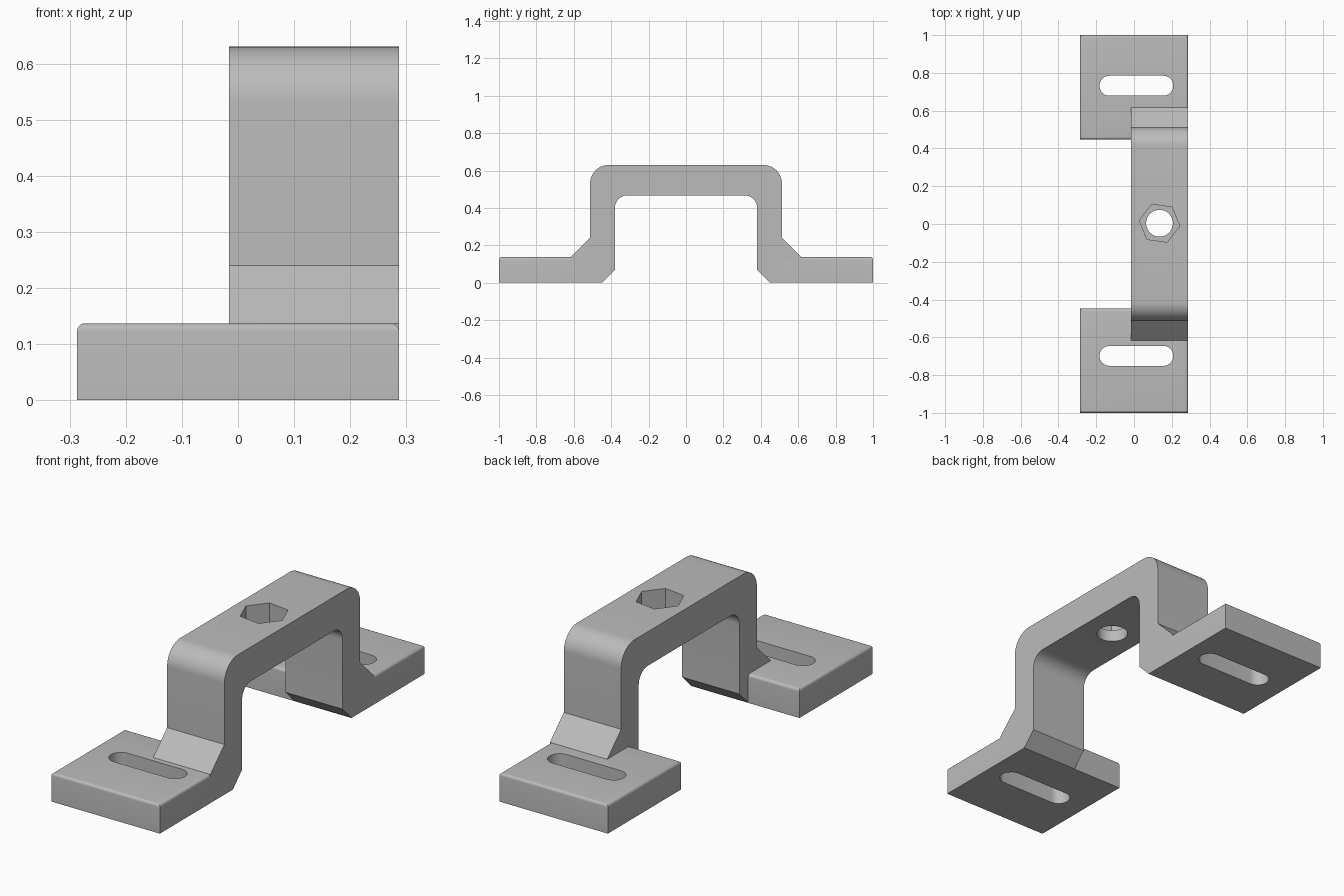
import bpy
import bmesh
import math
from mathutils import Vector

if "Cube" in bpy.data.objects:
    bpy.data.objects.remove(bpy.data.objects["Cube"], do_unlink=True)

HALF_W = 0.287        # half width of the feet
FOOT_H = 0.137        # foot thickness
FOOT_IN = 0.447       # inner end of each foot
BRIDGE_X = -0.016     # right-hand side of the bridge strap
TOP = 0.63

# Material
grey = bpy.data.materials.new("plain grey")
grey.use_nodes = True
colour = (0.5, 0.5, 0.5, 1)
grey.diffuse_color = colour
grey.node_tree.nodes["Principled BSDF"].inputs["Base Color"].default_value = colour


def prism(name, points, direction, offset=Vector()):
    """Extrude a closed outline along a direction."""
    bm = bmesh.new()
    face = bm.faces.new([bm.verts.new(Vector(p) + offset) for p in points])
    moved = bmesh.ops.extrude_face_region(bm, geom=[face])["geom"]
    verts = [v for v in moved if isinstance(v, bmesh.types.BMVert)]
    bmesh.ops.translate(bm, verts=verts, vec=direction)
    bmesh.ops.recalc_face_normals(bm, faces=bm.faces)
    mesh = bpy.data.meshes.new(name)
    bm.to_mesh(mesh)
    bm.free()
    mesh.materials.append(grey)
    obj = bpy.data.objects.new(name, mesh)
    bpy.context.collection.objects.link(obj)
    return obj


def arc(cx, cy, r, start, end, steps):
    angles = [math.radians(start + (end - start) * i / steps) for i in range(steps + 1)]
    return [(cx + r * math.cos(a), cy + r * math.sin(a)) for a in angles]


def combine(target, other, operation):
    """Apply a boolean and discard the second object."""
    mod = target.modifiers.new("combine", 'BOOLEAN')
    mod.operation = operation
    mod.solver = 'EXACT'
    mod.object = other
    bpy.context.view_layer.objects.active = target
    bpy.ops.object.modifier_apply(modifier=mod.name)
    bpy.data.objects.remove(other, do_unlink=True)


def vertical_cutter(name, outline, z0, z1):
    return prism(name, [(x, y, z0) for x, y in outline], Vector((0, 0, z1 - z0)))


def make_foot(name, side, slot_y):
    """Flat foot with rounded top edges and a slot."""
    y0, y1 = sorted((side * FOOT_IN, side))
    outline = [(-HALF_W, y0), (HALF_W, y0), (HALF_W, y1), (-HALF_W, y1)]
    foot = vertical_cutter(name, outline, 0, FOOT_H)
    bm = bmesh.new()
    bm.from_mesh(foot.data)
    rim = [e for e in bm.edges if all(v.co.z > FOOT_H - 0.001 for v in e.verts)]
    bmesh.ops.bevel(bm, geom=rim, offset=0.014, segments=5, profile=0.5, affect='EDGES')
    bm.to_mesh(foot.data)
    bm.free()
    slot = arc(0.155, slot_y, 0.053, -90, 90, 16) + arc(-0.13, slot_y, 0.053, 90, 270, 16)
    combine(foot, vertical_cutter("slot_cutter", slot, -0.1, 0.3), 'DIFFERENCE')
    return foot


# Bridge strap: half the side profile, mirrored and extruded across
outer = [(0.618, 0), (0.618, FOOT_H), (0.513, 0.24)] + arc(0.413, TOP - 0.1, 0.1, 0, 90, 12)
inner = arc(0.313, 0.4, 0.067, 90, 0, 10) + [(0.38, 0.068), (0.448, 0)]
mirror = lambda pts: [(-y, z) for y, z in reversed(pts)]
profile = outer + mirror(outer) + mirror(inner) + inner
bracket = prism("bracket", [(BRIDGE_X, y, z) for y, z in profile],
                Vector((HALF_W - BRIDGE_X, 0, 0)))

# Bolt hole with a hexagonal nut recess
hole = arc(0.135, 0.004, 0.071, 0, 348.75, 31)
combine(bracket, vertical_cutter("hole_cutter", hole, 0.3, 0.8), 'DIFFERENCE')
recess = arc(0.135, 0.004, 0.108, -8, 292, 5)
combine(bracket, vertical_cutter("recess_cutter", recess, TOP - 0.105, 0.8), 'DIFFERENCE')

# Feet joined to the bridge
for name, side, slot_y in (("front_foot", -1, -0.698), ("back_foot", 1, 0.732)):
    combine(bracket, make_foot(name, side, slot_y), 'UNION')

# Smooth the rounded parts, keep the corners crisp
bpy.ops.object.select_all(action='DESELECT')
bracket.select_set(True)
bpy.context.view_layer.objects.active = bracket
bpy.ops.object.shade_smooth_by_angle(angle=math.radians(30))
